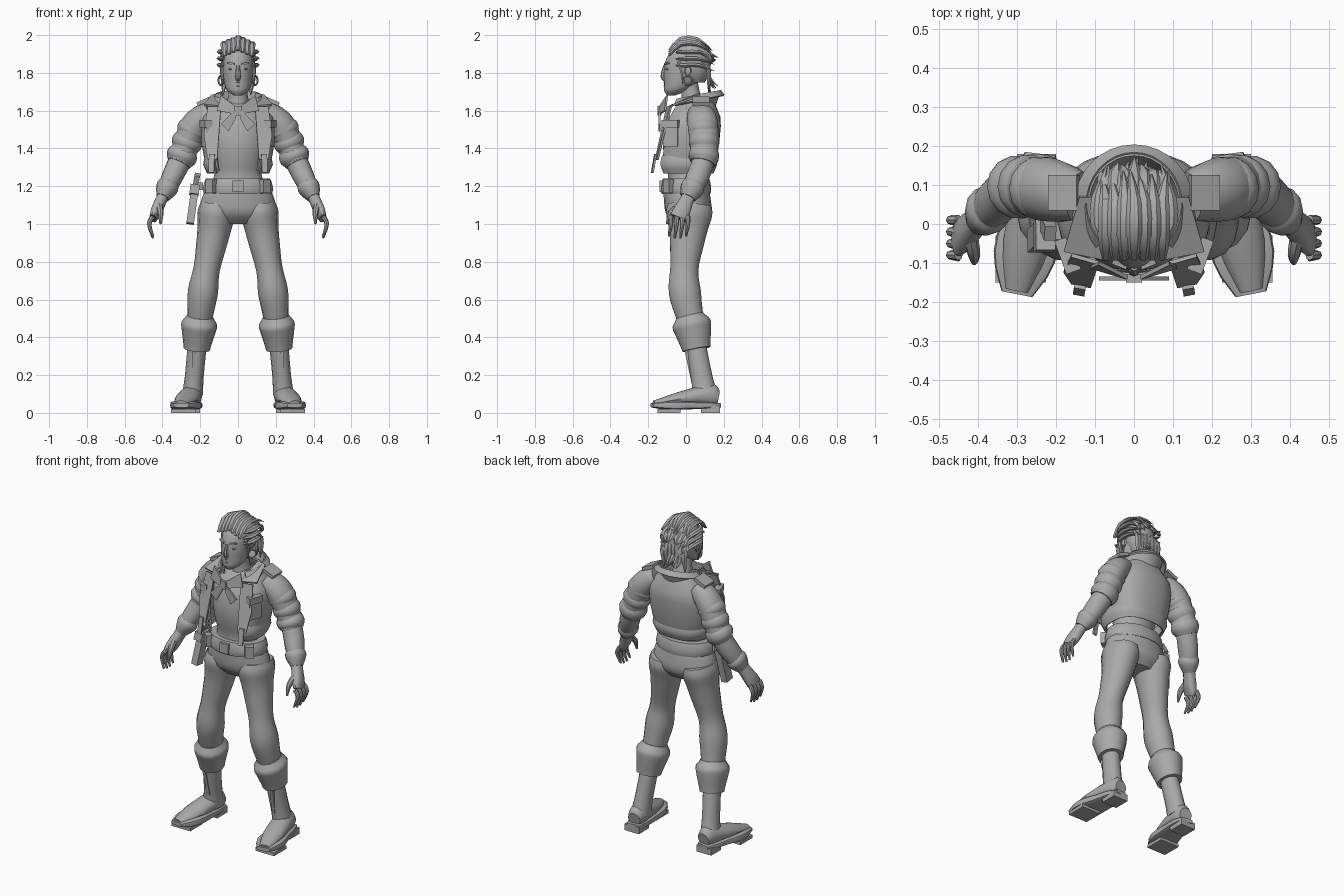
import bpy, math, random
from mathutils import Vector, Euler

random.seed(4)
cube = bpy.data.objects.get("Cube")
if cube:
    bpy.data.objects.remove(cube)

tone = 0.4
grey = bpy.data.materials.new("plain_grey")
grey.use_nodes = True
grey.diffuse_color = (tone, tone, tone, 1)
grey.node_tree.nodes["Principled BSDF"].inputs["Base Color"].default_value = (tone, tone, tone, 1)


def make(name, verts, faces, pair=False, thickness=0, smooth_angle=35):
    """Mesh object with optional thickness, left-right mirroring and sharp-edge smoothing."""
    mesh = bpy.data.meshes.new(name)
    mesh.from_pydata([tuple(v) for v in verts], [], faces)
    mesh.materials.append(grey)
    part = bpy.data.objects.new(name, mesh)
    bpy.context.collection.objects.link(part)
    bpy.ops.object.select_all(action='DESELECT')
    bpy.context.view_layer.objects.active = part
    part.select_set(True)
    bpy.ops.object.mode_set(mode='EDIT')
    bpy.ops.mesh.select_all(action='SELECT')
    bpy.ops.mesh.normals_make_consistent(inside=False)
    bpy.ops.object.mode_set(mode='OBJECT')
    if thickness:
        solid = part.modifiers.new("thickness", 'SOLIDIFY')
        solid.thickness, solid.offset = thickness, 0
        bpy.ops.object.modifier_apply(modifier=solid.name)
    if pair:
        mirror = part.modifiers.new("mirror", 'MIRROR')
        mirror.use_mirror_merge = False
        bpy.ops.object.modifier_apply(modifier=mirror.name)
    bpy.ops.object.shade_smooth_by_angle(angle=math.radians(smooth_angle))


def curve(values, t):
    """Smooth curve through numbers or vectors, t counted in values."""
    last = len(values) - 1
    i = min(int(t), last - 1)
    f = t - i
    a, b, c, d = values[max(i - 1, 0)], values[i], values[i + 1], values[min(i + 2, last)]
    return b + (c - a) * (f / 2) + (a - b * 2.5 + c * 2 - d / 2) * f ** 2 + ((b - c) * 1.5 + (d - a) / 2) * f ** 3


def spread(values, f):
    return curve(values, f * (len(values) - 1))


def power(value, exponent):
    return math.copysign(abs(value) ** exponent, value)


def limb(name, joints, start, stop, widths, depths=(1, 1), sides=14, tilt=True, round_power=1, pair=False, rows=3):
    """Closed loft along a stretch of a joint curve; depths are relative to widths."""
    joints = [Vector(j) for j in joints]
    steps = rows * (len(widths) - 1)
    centres = [curve(joints, start + (stop - start) * i / steps) for i in range(steps + 1)]
    verts = []
    for i, centre in enumerate(centres):
        along = Vector((0, 0, -1))
        if tilt:
            along = (centres[min(i + 1, steps)] - centres[max(i - 1, 0)]).normalized()
        across = (Vector((1, 0, 0)) - along * along.x).normalized()
        width = spread(widths, i / steps)
        deep = along.cross(across) * spread(depths, i / steps)
        for k in range(sides):
            angle = math.tau * k / sides
            verts.append(centre + (across * power(math.cos(angle), round_power)
                                   + deep * power(math.sin(angle), round_power)) * width)
    faces = [(i * sides + k, i * sides + (k + 1) % sides, (i + 1) * sides + (k + 1) % sides, (i + 1) * sides + k)
             for i in range(steps) for k in range(sides)]
    faces += [tuple(range(sides)), tuple(range(steps * sides, len(verts)))]
    make(name, verts, faces, pair)


def ball(name, centre, width, depth, height, pair=False):
    half = Vector((0, 0, height / 2))
    limb(name, [Vector(centre) - half, Vector(centre) + half], 0, 1,
         (width / 4, width, width / 4), (depth / width, depth / width), sides=8, pair=pair)


def shell(name, low, high, widths, depths, gap, slope=0, round_power=1, sides=24):
    """Open-fronted wrap from low to high (y, z), leaving a gap in degrees each side of the front."""
    steps, row = 2 * (len(widths) - 1), sides + 1
    verts = []
    for i in range(steps + 1):
        f = i / steps
        centre = Vector(low).lerp(Vector(high), f)
        for k in range(row):
            angle = math.radians(gap + (360 - 2 * gap) * k / sides)
            y = -spread(depths, f) * power(math.cos(angle), round_power)
            verts.append((spread(widths, f) * power(math.sin(angle), round_power), centre.x + y, centre.y + slope * y))
    faces = [(i * row + k, i * row + k + 1, (i + 1) * row + k + 1, (i + 1) * row + k)
             for i in range(steps) for k in range(sides)]
    make(name, verts, faces, thickness=0.01)


def plate(name, *corners):
    make(name, corners, [tuple(range(len(corners)))], pair=True, thickness=0.01)


def box(name, centre, size, turn=(0, 0, 0), pair=False):
    euler = Euler([math.radians(angle) for angle in turn])
    verts = []
    for corner in range(8):
        offset = Vector([size[axis] * ((corner >> axis & 1) - .5) for axis in range(3)])
        offset.rotate(euler)
        verts.append(offset + Vector(centre))
    faces = [(0, 1, 3, 2), (4, 6, 7, 5), (0, 4, 5, 1), (2, 3, 7, 6), (0, 2, 6, 4), (1, 5, 7, 3)]
    make(name, verts, faces, pair)


# Joint curves shared by limbs and the clothes on them
leg = [(.11, .02, 1.1), (.13, .01, .95), (.18, -.01, .68), (.21, .04, .42), (.24, .1, .1)]
arm = [(.14, .07, 1.59), (.23, .09, 1.52), (.31, .09, 1.33), (.4, .01, 1.14), (.45, -.04, 1.03)]
foot = [(.24, .17, .08), (.25, .08, .09), (.3, -.17, .05)]
sole = [(.24, .18, .04), (.26, .03, .04), (.3, -.18, .04)]
trunk = [(0, 0, 1.2), (0, 0, 1.4), (0, .04, 1.65)]
skull = [(0, -.08, 1.68), (0, -.03, 1.74), (0, 0, 1.85), (0, .02, 1.97)]

# Trousers, boots
limb("trouser_hips", [(0, 0, 1.2), (0, .02, 1)], 0, 1, (.16, .19, .2, .12), (.72, .62, .6), sides=20, tilt=False)
limb("trouser_legs", leg, 0, 3, (.09, .1, .09, .08, .07, .08, .07, .06), (1.3, 1.1, 1.1), pair=True)
limb("trouser_cuffs", leg, 2.66, 3.25, (.07, .095, .09, .08, .07), (1.1, 1.1), pair=True)
limb("boot_shafts", leg, 3, 4, (.05, .05, .05, .055), (1.1, 1.2), pair=True)
limb("boot_feet", foot, 0, 2, (.04, .05, .06, .06, .03), (1, 1.3, .9, .6, .5), pair=True)
limb("boot_soles", sole, 0, 2, (.04, .06, .07, .08, .04), (.3, .3), round_power=.5, pair=True)
box("boot_heels", (.25, .13, .02), (.1, .1, .04), pair=True)
box("boot_treads", (.29, -.09, .01), (.13, .12, .02), pair=True)
box("boot_straps", (.23, .02, .25), (.02, .02, .18), (12, 3, 0), pair=True)

# Belt and holster
limb("belt", [(0, 0, 1.24), (0, 0, 1.16)], 0, 1, (.17, .18, .185, .18), (.72, .72), sides=24)
box("belt_buckle", (0, -.13, 1.2), (.06, .02, .06))
box("belt_pouches", (.14, -.09, 1.2), (.05, .04, .07), (0, 0, 40), pair=True)
lean = (-8, 8, 0)
box("holster", (-.24, -.03, 1.1), (.04, .06, .2), lean)
box("holster_flap", (-.23, -.03, 1.18), (.05, .08, .05), lean)
box("holster_grip", (-.22, -.01, 1.23), (.03, .04, .07), (25, 10, 0))
box("holster_hanger", (-.2, -.02, 1.2), (.03, .04, .04))

# Shirt, neck and bow
limb("shirt", trunk, 0, 2, (.15, .125, .14, .155, .15, .07), (.67, .8, .8, .7), sides=20, tilt=False)
limb("neck", [(0, .04, 1.6), (0, .01, 1.78)], 0, 1, (.07, .05, .05))
plate("bow_wings", (.01, -.14, 1.62), (.09, -.1, 1.68), (.11, -.11, 1.6), (.01, -.14, 1.58))
plate("bow_tails", (.01, -.14, 1.61), (.09, -.14, 1.53), (.05, -.14, 1.49), (.01, -.14, 1.56))
box("bow_knot", (0, -.14, 1.6), (.04, .02, .05))

# Cropped open jacket
shell("jacket", (0, 1.28), (.05, 1.66), (.16, .18, .19, .18, .1), (.14, .15, .15, .14, .09), gap=34, round_power=.8)
shell("jacket_waistband", (0, 1.27), (0, 1.36), (.16, .18, .17), (.14, .16, .15), gap=38, round_power=.8)
shell("collar_stand", (.05, 1.6), (.05, 1.68), (.1, .12), (.1, .13), gap=42, slope=.2)
shell("collar_fold", (.05, 1.68), (.05, 1.65), (.12, .15), (.13, .15), gap=42, slope=.2)
plate("collar_points", (.09, .07, 1.69), (.14, .07, 1.68), (.18, -.07, 1.63), (.08, -.09, 1.62))
plate("front_flaps", (.09, -.1, 1.62), (.16, -.08, 1.62), (.18, -.12, 1.47), (.16, -.15, 1.34), (.11, -.16, 1.34))
box("flap_straps", (.14, -.17, 1.32), (.03, .01, .1), (-10, 0, 10), pair=True)
box("chest_pockets", (.17, -.08, 1.46), (.02, .08, .1), (0, 0, -20), pair=True)
box("pocket_flaps", (.17, -.08, 1.53), (.04, .09, .04), (0, 0, -20), pair=True)
box("shoulder_tabs", (.18, .08, 1.65), (.08, .09, .02), (0, 24, 0), pair=True)

# Sleeves with rolled folds, forearms, gloves
limb("sleeves", arm, 0, 2, (.06, .07, .075, .07, .065), (1.1, 1.1), pair=True)
for fold in range(3):
    start = .95 + fold * .35
    limb("sleeve_folds", arm, start, start + .4, (.065, .08, .08, .065), pair=True)
limb("forearms", arm, 2, 3, (.06, .055, .035), (1, 1.2), pair=True)
limb("glove_cuffs", arm, 2.5, 3, (.045, .06, .05, .035), (1, 1.2), pair=True)
limb("palms", arm, 3, 4, (.03, .03, .02), (1.2, 1.5, 2.3), round_power=.8, pair=True)
for finger in range(4):
    y, tip = -.08 + finger * .03, .92 + abs(finger - 1.5) * .01
    limb("finger_pairs", [(.45, y, 1.04), (.47, y, 1), (.45, y - .01, tip)], 0, 2, (.013, .012, .006), sides=8, pair=True)
limb("thumbs", [(.42, -.03, 1.1), (.41, -.08, 1.06), (.41, -.1, 1)], 0, 2, (.02, .016, .006), sides=8, pair=True)

# Head and face
limb("head", skull, 0, 3, (.02, .06, .076, .083, .076, .02), (1, 1.1, 1.25, 1.35, 1.3, 1.2), sides=20, tilt=False)
limb("nose", [(0, -.11, 1.84), (0, -.12, 1.78), (0, -.1, 1.76)], 0, 2, (.01, .015, .01), sides=8)
ball("upper_lip", (0, -.1, 1.75), .02, .02, .02)
ball("lower_lip", (0, -.1, 1.73), .017, .02, .02)
ball("eyes", (.034, -.095, 1.82), .018, .013, .02, pair=True)
ball("ears", (.083, .01, 1.81), .01, .02, .06, pair=True)
box("eyebrows", (.036, -.1, 1.85), (.04, .02, .01), (0, -10, 22), pair=True)
for side in (1, -1):
    bpy.ops.mesh.primitive_torus_add(major_radius=.025, minor_radius=.005, major_segments=16, minor_segments=6,
                                     location=(side * .09, .01, 1.76), rotation=(math.pi / 2, 0, side))
    hoop = bpy.context.object
    hoop.name = "left_earring" if side > 0 else "right_earring"
    hoop.data.materials.append(grey)
    bpy.ops.object.shade_smooth_by_angle(angle=1)

# Swept-back hair: cap, then rows of tapering locks given as (y, z) from root to tip
limb("hair_cap", [(0, .05, 1.75), (0, .04, 1.87), (0, .01, 1.98)], 0, 2, (.05, .08, .09, .08, .02), (1, 1, 1, 1.3),
     sides=16, tilt=False)
taper = (.01, .021, .018, .002)
lock_rows = {"top_lock": ((-.09, 1.92), (-.03, 1.98), (.06, 1.98), (.15, 1.93)),
             "back_lock": ((.04, 1.95), (.1, 1.93), (.13, 1.9), (.17, 1.88)),
             "nape_lock": ((.08, 1.9), (.12, 1.84), (.12, 1.78), (.16, 1.72))}
for name, row in lock_rows.items():
    for i in range(-3, 4):
        x, drop, sway = i * .024, abs(i) * .01, random.uniform(-.015, .015)
        path = [(x, y, z - drop) for y, z in row[:-1]]
        y, z = row[-1]
        path.append((x + sway, y - drop + sway, z - drop + sway))
        limb(name, path, 0, 3, taper, (.6, .6), sides=6, rows=2)
for row in range(3):
    z = 1.84 + row * .035
    limb("side_locks", [(.07, -.05, z), (.09, 0, z), (.09, .07, z), (.07, .15, z - .03)], 0, 3, taper, (.6, .6),
         sides=6, pair=True, rows=2)
limb("temple_locks", [(.08, -.04, 1.86), (.085, -.02, 1.8), (.08, -.02, 1.74)], 0, 2, (.01, .01, .002), sides=6, pair=True)
